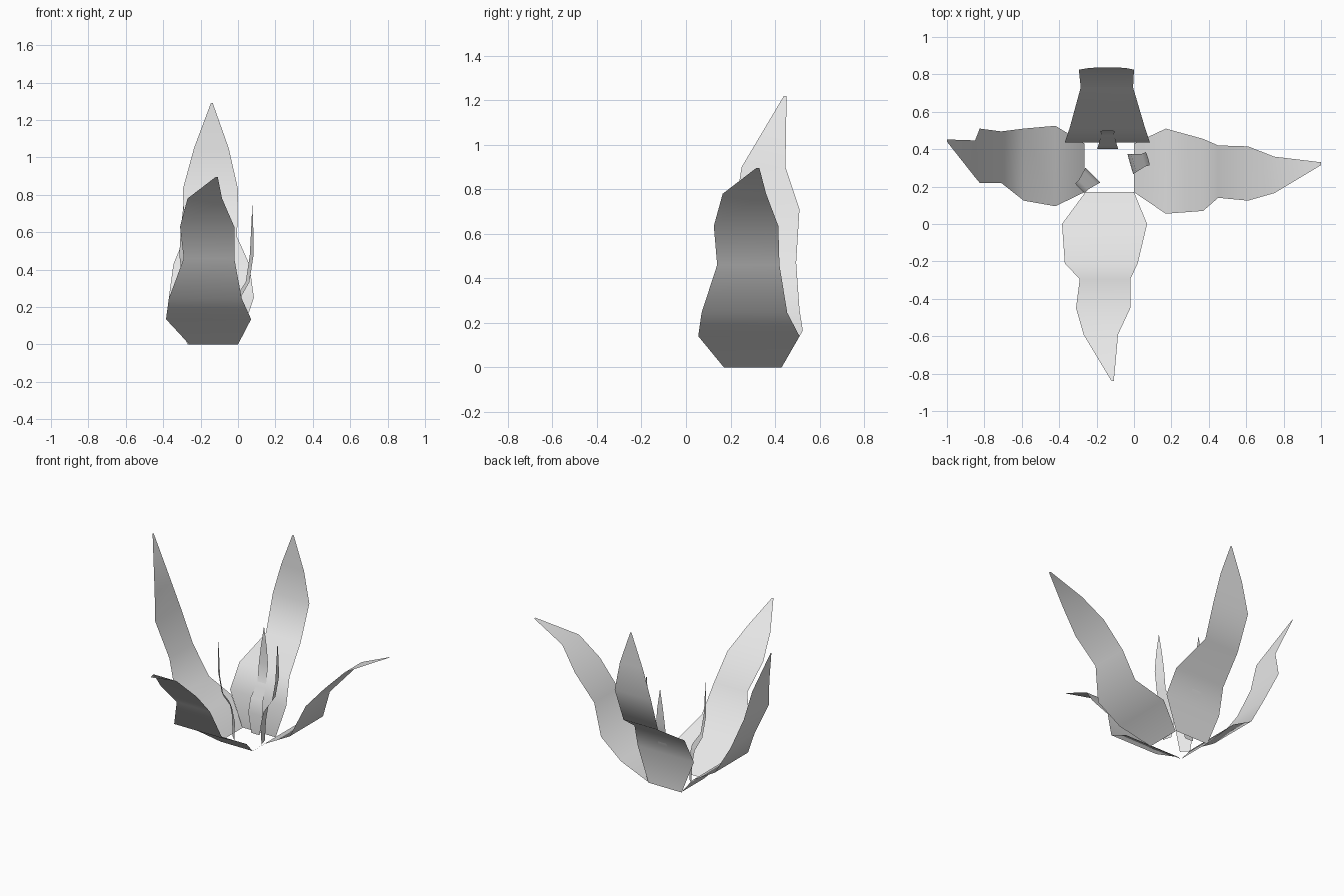
import bpy
import bmesh
from math import radians
from mathutils import Matrix, Vector

default_cube = bpy.data.objects.get("Cube")
if default_cube:
    bpy.data.objects.remove(default_cube, do_unlink=True)

# One plain grey for every leaf
leaf_grey = bpy.data.materials.new("leaf grey")
leaf_grey.use_nodes = True
grey = (0.8, 0.8, 0.8, 1)
leaf_grey.diffuse_color = grey
leaf_grey.node_tree.nodes["Principled BSDF"].inputs["Base Color"].default_value = grey


def build_leaf(name, rows, place):
    """Skin a thin leaf blade through rows of (outward, height, low edge, high edge).

    place maps (outward, sideways, height) to a point in the model.
    """
    bm = bmesh.new()
    pairs = []
    for outward, height, low, high in rows:
        pairs.append([bm.verts.new(place(outward, side, height)) for side in (low, high)])
    for (a, b), (c, d) in zip(pairs, pairs[1:]):
        bm.faces.new((a, b, d, c))
    # The upper side of the blade is its outer face
    bm.normal_update()
    if sum(face.normal.z * face.calc_area() for face in bm.faces) < 0:
        bmesh.ops.reverse_faces(bm, faces=bm.faces[:])
    for face in bm.faces:
        face.smooth = True
    mesh = bpy.data.meshes.new(name)
    bm.to_mesh(mesh)
    bm.free()
    mesh.materials.append(leaf_grey)
    leaf = bpy.data.objects.new(name, mesh)
    bpy.context.collection.objects.link(leaf)
    return leaf


def along_x(outward, side, height):
    return Vector((outward, side, height))


def along_y(outward, side, height):
    return Vector((side, outward, height))


# Large outer leaves, from base to tip
front_rows = [
    (.17, 0, -.26, 0), (0, .135, -.385, .07), (-.21, .245, -.37, .02),
    (-.295, .46, -.29, -.02), (-.45, .63, -.31, -.02),
    (-.59, .78, -.27, -.085), (-.84, .895, -.12, -.108),
]
left_rows = [
    (0, 0, .17, .43), (.17, .14, .055, .51), (.37, .245, .07, .455),
    (.45, .46, .14, .42), (.61, .635, .125, .415),
    (.75, .78, .165, .36), (1, .895, .315, .33),
]
right_rows = [
    (-.265, 0, .17, .43), (-.42, .165, .095, .525), (-.59, .26, .125, .51),
    (-.71, .47, .22, .495), (-.825, .71, .22, .51),
    (-.85, .9, .25, .447), (-1, 1.22, .44, .452),
]
back_rows = [
    (.435, 0, -.27, 0), (.437, .25, -.37, .085), (.51, .43, -.345, .06),
    (.73, .575, -.285, -.005), (.825, .83, -.295, 0),
    (.835, 1.05, -.235, -.05), (.837, 1.29, -.145, -.135),
]
build_leaf("front_leaf", front_rows, along_y)
build_leaf("left_leaf", left_rows, along_x)
build_leaf("right_leaf", right_rows, along_x)
build_leaf("back_leaf", back_rows, along_y)

# Small inner leaves: slim copies of the back leaf, turned about their bases
base_out, base_side = back_rows[0][0], -.14
slim = Matrix.Diagonal((.25, .25, .577))


def place_inner(base, angle):
    turn = Matrix.Rotation(radians(angle), 3, "Z") @ slim

    def place(outward, side, height):
        return Vector(base) + turn @ Vector((side - base_side, outward - base_out, height))

    return place


inner_leaves = {
    "inner_back_leaf": ((-.14, .4, 0), 0),
    "inner_left_leaf": ((-.02, .32, 0), -74),
    "inner_right_leaf": ((-.22, .262, 0), 135),
}
for name, (base, angle) in inner_leaves.items():
    build_leaf(name, back_rows, place_inner(base, angle))
